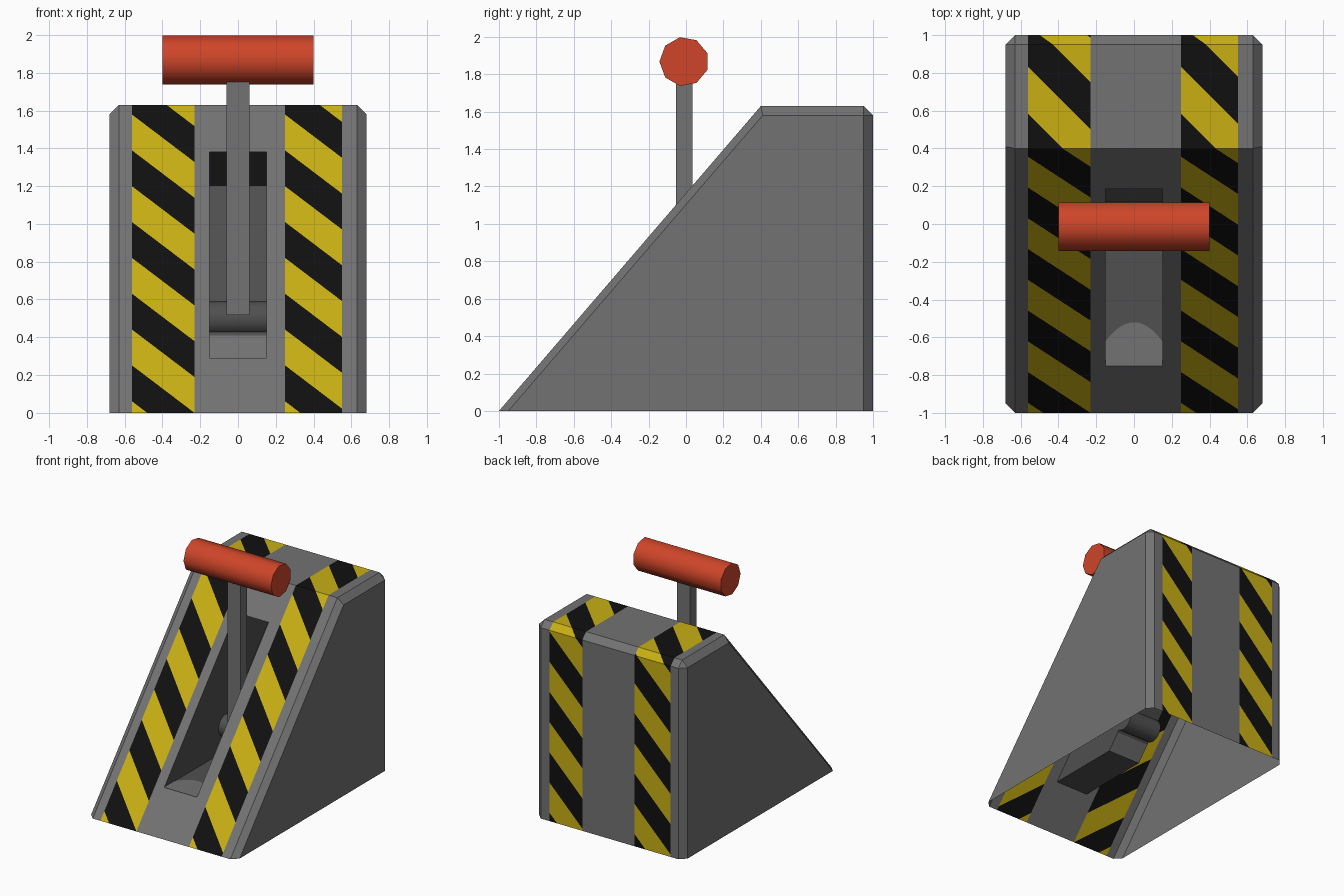
import bpy, bmesh, math
from mathutils import Vector

cube = bpy.data.objects.get("Cube")
if cube:
    bpy.data.objects.remove(cube, do_unlink=True)


def material(name, rgb):
    m = bpy.data.materials.new(name)
    m.use_nodes = True
    m.diffuse_color = (*rgb, 1)
    bsdf = next(n for n in m.node_tree.nodes if n.type == 'BSDF_PRINCIPLED')
    bsdf.inputs["Base Color"].default_value = (*rgb, 1)
    bsdf.inputs["Roughness"].default_value = 0.7
    return m


GREY, DARK, YELLOW, BLACK, RED = range(5)
MATS = [material("steel grey", (0.17, 0.17, 0.17)),
        material("pocket grey", (0.08, 0.08, 0.08)),
        material("hazard yellow", (0.58, 0.43, 0.007)),
        material("hazard black", (0.005, 0.005, 0.005)),
        material("handle red", (0.62, 0.06, 0.022))]


def finish(bm, name):
    mesh = bpy.data.meshes.new(name)
    bm.to_mesh(mesh)
    bm.free()
    for m in MATS:
        mesh.materials.append(m)
    ob = bpy.data.objects.new(name, mesh)
    bpy.context.collection.objects.link(ob)
    return ob


def face(bm, points, mat=GREY):
    f = bm.faces.new([bm.verts.new(p) for p in points])
    f.material_index = mat
    return f


def cut(bm, co, normal, faces=None):
    faces = list(bm.faces) if faces is None else faces
    geom = set(faces)
    for f in faces:
        geom.update(f.verts, f.edges)
    bmesh.ops.bisect_plane(bm, geom=list(geom), dist=1e-5, plane_co=co, plane_no=normal)


# Side profile (y, z) of the wedge and its inset copy on the side walls
OUTER = [(-1, 0), (0.4, 1.63), (0.95, 1.63), (1, 1.58), (1, 0)]
INNER = [(-0.95, 0), (0.41, 1.58), (0.95, 1.58), (0.95, 0)]
SHEET, WIDE = 0.63, 0.68
SLOT, SLOT_LOW, SLOT_HIGH, SLOT_DEPTH = 0.15, 0.29, 1.38, 0.63
BANDS = [(-0.56, -0.23), (0.25, 0.55)]
PERIOD, PHASE = 0.5, 0.08

path = [Vector(p) for p in OUTER]
runs = [0]
for a, b in zip(path, path[1:]):
    runs.append(runs[-1] + (b - a).length)


def fold(s):
    """Turn a distance along the profile into (y, z)."""
    for i in range(len(runs) - 1):
        if s <= runs[i + 1] + 1e-4:
            break
    return path[i].lerp(path[i + 1], (s - runs[i]) / (runs[i + 1] - runs[i]))


def slope_y(z):
    return -1 + z * 1.4 / 1.63


# Flat skin, cut along folds, bands, stripes and slot
bm = bmesh.new()
face(bm, [(-SHEET, 0, 0), (SHEET, 0, 0), (SHEET, runs[-1], 0), (-SHEET, runs[-1], 0)])
slot_run = [z / 1.63 * runs[1] for z in (SLOT_LOW, SLOT_HIGH)]
for s in runs[1:-1] + slot_run:
    cut(bm, (0, s, 0), (0, 1, 0))
for x in [e for band in BANDS for e in band] + [-SLOT, SLOT]:
    cut(bm, (x, 0, 0), (1, 0, 0))


def band_faces(lo, hi):
    return [f for f in bm.faces if lo < f.calc_center_median().x < hi]


for lo, hi in BANDS:
    for k in range(20):
        cut(bm, (lo, PHASE + k * PERIOD / 2, 0), (1, 1, 0), band_faces(lo, hi))
    for f in band_faces(lo, hi):
        c = f.calc_center_median()
        black = (c.y + c.x - lo - PHASE) % PERIOD < PERIOD / 2
        f.material_index = BLACK if black else YELLOW
hole = [f for f in bm.faces if abs(f.calc_center_median().x) < SLOT
        and slot_run[0] < f.calc_center_median().y < slot_run[1]]
bmesh.ops.delete(bm, geom=hole, context='FACES')
for v in bm.verts:
    y, z = fold(v.co.y)
    v.co = (v.co.x, y, z)

# Side walls with chamfered borders, open underneath
for side in (-1, 1):
    o = [(side * SHEET, *p) for p in OUTER]
    i = [(side * WIDE, *p) for p in INNER]
    face(bm, i)
    for border in ([o[0], o[1], i[1], i[0]], [o[1], o[2], i[2], i[1]],
                   [o[2], o[3], i[2]], [o[3], o[4], i[3], i[2]]):
        face(bm, border)

# Slot pocket: the opening pushed straight back
def pocket_point(x, z, depth):
    return (x, slope_y(z) + depth, z)


ring = [(-SLOT, SLOT_LOW), (SLOT, SLOT_LOW), (SLOT, SLOT_HIGH), (-SLOT, SLOT_HIGH)]
for a, b in zip(ring, ring[1:] + ring[:1]):
    face(bm, [pocket_point(*a, 0), pocket_point(*b, 0),
              pocket_point(*b, SLOT_DEPTH), pocket_point(*a, SLOT_DEPTH)], DARK)
levels = [SLOT_LOW, 0.41, 1.2, SLOT_HIGH]
for lo, hi, mat in zip(levels, levels[1:], (GREY, DARK, BLACK)):
    face(bm, [pocket_point(x, z, SLOT_DEPTH) for x, z in
              ((-SLOT, lo), (SLOT, lo), (SLOT, hi), (-SLOT, hi))], mat)
bmesh.ops.remove_doubles(bm, verts=bm.verts, dist=1e-4)
bmesh.ops.recalc_face_normals(bm, faces=bm.faces)
finish(bm, "wedge_housing")

# Worn patch on the pocket floor
bm = bmesh.new()
xs = [SLOT * (1 - k / 6) for k in range(13)]
y0 = slope_y(SLOT_LOW)
face(bm, [(-SLOT, y0, 0.294), (SLOT, y0, 0.294)]
     + [(x, -0.52 - 0.1 * (x / SLOT) ** 2, 0.294) for x in xs])
finish(bm, "floor_patch")


def x_cylinder(name, y, z, radius, half, sides, mat):
    bm = bmesh.new()
    angles = [math.pi + math.tau * k / sides for k in range(sides)]
    cap = face(bm, [(-half, y + radius * math.cos(a), z + radius * math.sin(a))
                    for a in angles], mat)
    ext = bmesh.ops.extrude_face_region(bm, geom=[cap], use_keep_orig=True)["geom"]
    bmesh.ops.translate(bm, vec=(2 * half, 0, 0),
                        verts=[g for g in ext if isinstance(g, bmesh.types.BMVert)])
    bmesh.ops.recalc_face_normals(bm, faces=bm.faces)
    for f in bm.faces:
        f.material_index = mat
        f.smooth = abs(f.normal.x) < 0.5
    # Keep the cap rims sharp
    for f in bm.faces:
        if not f.smooth:
            for e in f.edges:
                e.smooth = False
    return finish(bm, name)


x_cylinder("grip", -0.01, 1.868, 0.132, 0.4, 9, RED)
x_cylinder("pivot_drum", 0.05, 0.5, 0.092, SLOT, 16, DARK)

# Lever post
bm = bmesh.new()
bmesh.ops.create_cube(bm, size=1)
bmesh.ops.scale(bm, vec=(0.12, 0.088, 1.285), verts=bm.verts)
bmesh.ops.translate(bm, vec=(0, -0.01, 1.16), verts=bm.verts)
finish(bm, "lever_post")
